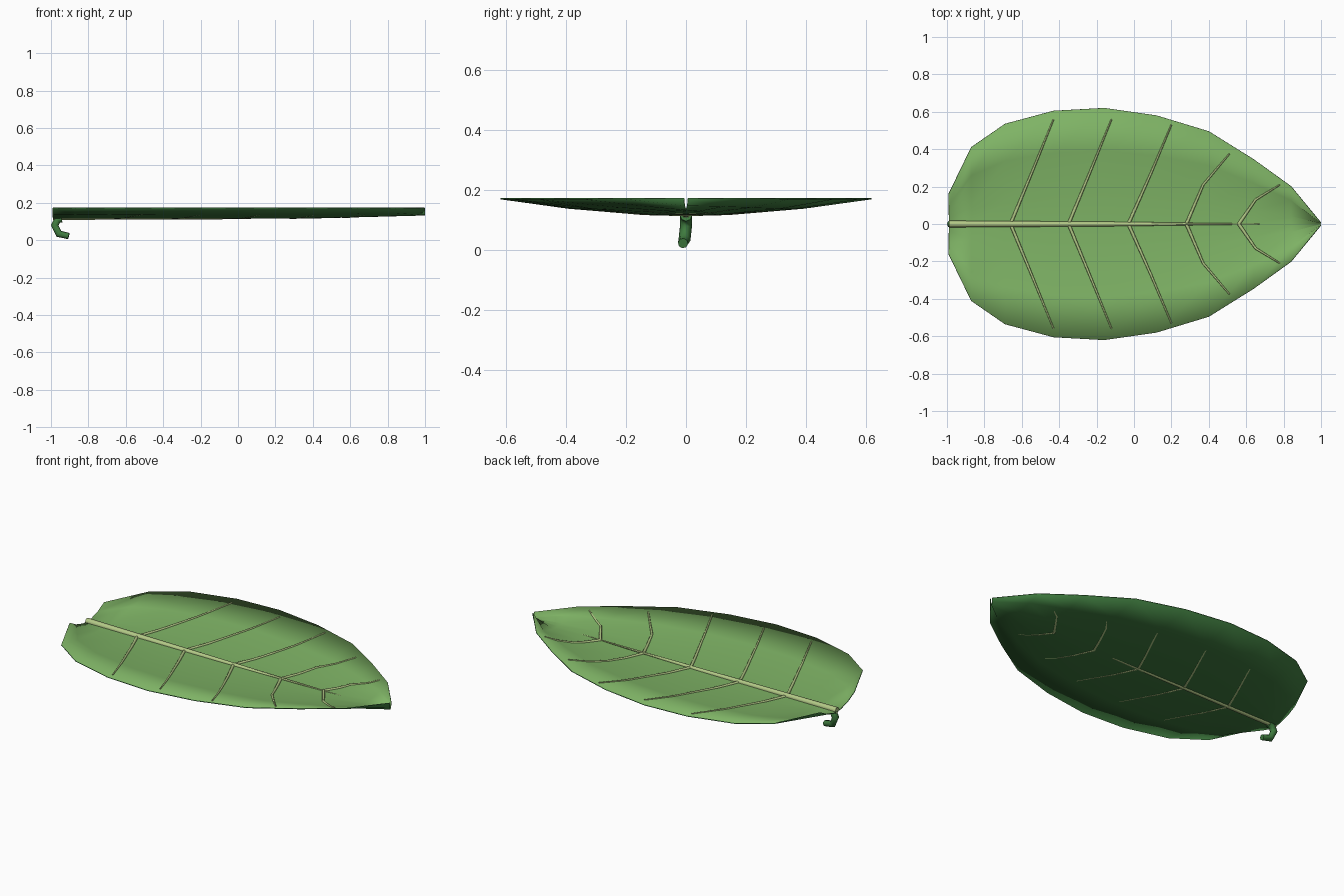
import bpy, bmesh
from mathutils import Vector
from mathutils.bvhtree import BVHTree

if "Cube" in bpy.data.objects:
    bpy.data.objects.remove(bpy.data.objects["Cube"])


def material(name, rgb):
    m = bpy.data.materials.new(name)
    m.diffuse_color = (*rgb, 1)
    m.use_nodes = True
    m.node_tree.nodes["Principled BSDF"].inputs["Base Color"].default_value = m.diffuse_color
    return m


LEAF = material("leaf_green", (0.21, 0.45, 0.13))
DARK = material("dark_green", (0.05, 0.20, 0.05))
PALE = material("pale_vein", (0.45, 0.58, 0.24))


def tube(name, pts, radii, mat, sides=1):
    """Tapered round rod along a list of points, as a mesh."""
    cu = bpy.data.curves.new(name, 'CURVE')
    cu.dimensions = '3D'
    cu.bevel_depth = 1
    cu.bevel_resolution = sides
    cu.use_fill_caps = True
    sp = cu.splines.new('POLY')
    sp.points.add(len(pts) - 1)
    for p, co, r in zip(sp.points, pts, radii):
        p.co = (*co, 1)
        p.radius = r
    cu.materials.append(mat)
    ob = bpy.data.objects.new(name, cu)
    bpy.context.collection.objects.link(ob)
    bpy.ops.object.select_all(action='DESELECT')
    ob.select_set(True)
    bpy.context.view_layer.objects.active = ob
    bpy.ops.object.convert(target='MESH')
    bpy.ops.object.shade_smooth()
    return bpy.context.object


# Leaf blade: dished cross-section swept along half-width stations
stations = [(-0.99, 0.16), (-0.87, 0.41), (-0.69, 0.535), (-0.43, 0.605),
            (-0.16, 0.62), (0.12, 0.58), (0.40, 0.495), (0.64, 0.345),
            (0.84, 0.20), (0.998, 0.006)]
section = [(0, 0), (0.21, 0.02), (0.63, 0.40), (1, 1)]
full = [(-f, h) for f, h in section[:0:-1]] + section
RIM = 0.174


def floor_z(x):
    return 0.121 + 0.016 * max(0, (x - 0.4) / 0.6)


bm = bmesh.new()
rows = [[bm.verts.new((x, f * w, floor_z(x) + h * (RIM - floor_z(x))))
         for f, h in full] for x, w in stations]
for a, b in zip(rows, rows[1:]):
    for i in range(len(full) - 1):
        bm.faces.new((a[i], b[i], b[i + 1], a[i + 1])).smooth = True
bm.normal_update()
surface = BVHTree.FromBMesh(bm)
me = bpy.data.meshes.new("leaf_blade")
bm.to_mesh(me)
bm.free()
blade = bpy.data.objects.new("leaf_blade", me)
bpy.context.collection.objects.link(blade)
me.materials.append(LEAF)
me.materials.append(DARK)
sol = blade.modifiers.new("thickness", 'SOLIDIFY')
sol.thickness = 0.005
sol.offset = -1
sol.material_offset = 1
sol.material_offset_rim = 1

# Midrib
tube("midrib", [(-0.99, 0, 0.124), (-0.1, 0, 0.122), (0.68, 0, 0.127)],
     [0.018, 0.012, 0.002], PALE)

# Side veins, draped on the blade and mirrored
veins = [[(-0.66, 0), (-0.54, 0.29), (-0.43, 0.56)],
         [(-0.35, 0), (-0.23, 0.29), (-0.12, 0.56)],
         [(-0.03, 0), (0.09, 0.27), (0.20, 0.53)],
         [(0.28, 0), (0.37, 0.21), (0.51, 0.375)],
         [(0.56, 0), (0.65, 0.13), (0.78, 0.21)]]
for side, s in (("left", 1), ("right", -1)):
    for n, path in enumerate(veins):
        pts = []
        for (x0, y0), (x1, y1) in zip(path, path[1:]):
            for k in range(4):
                t = k / 4
                pts.append((x0 + (x1 - x0) * t, y0 + (y1 - y0) * t))
        pts.append(path[-1])
        co = []
        for x, y in pts:
            hit = surface.ray_cast(Vector((x, s * y + 1e-4, 1)), Vector((0, 0, -1)))[0]
            co.append((x, s * y, hit.z if hit else RIM))
        tube(f"vein_{side}_{n + 1}", co,
             [0.009 - 0.005 * i / (len(co) - 1) for i in range(len(co))], PALE)

# Hooked stalk
tube("stalk", [(-0.945, 0, 0.115), (-0.965, 0, 0.108), (-0.98, 0, 0.08),
               (-0.958, -0.005, 0.034), (-0.905, -0.01, 0.022)],
     [0.02, 0.02, 0.02, 0.02, 0.017], DARK, 2)
